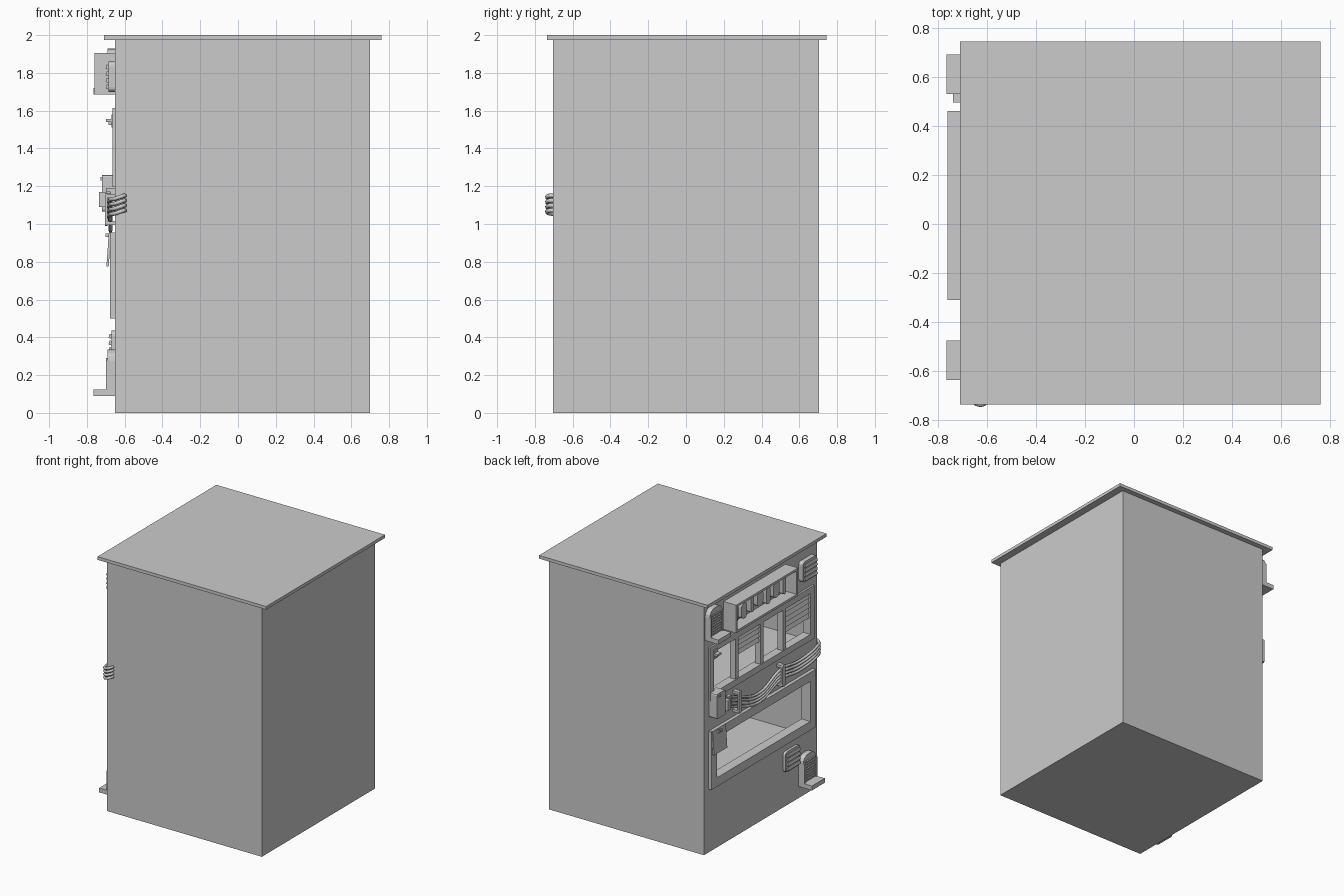
import bpy, bmesh, math
from mathutils import Matrix, Vector

if "Cube" in bpy.data.objects:
    bpy.data.objects.remove(bpy.data.objects["Cube"])

WALL = -0.65  # plane of the detailed side (faces -x)


def finish(name, bm):
    bmesh.ops.recalc_face_normals(bm, faces=bm.faces)
    me = bpy.data.meshes.new(name)
    bm.to_mesh(me)
    bm.free()
    ob = bpy.data.objects.new(name, me)
    bpy.context.collection.objects.link(ob)
    return ob


def add_box(bm, x, y, z, tilt=0.0):
    """Box from (min, max) ranges, optionally tilted about the y axis."""
    c = Vector([(a[0] + a[1]) / 2 for a in (x, y, z)])
    s = [abs(a[1] - a[0]) for a in (x, y, z)]
    m = Matrix.Translation(c) @ Matrix.Rotation(tilt, 4, 'Y') @ Matrix.Diagonal((*s, 1))
    return bmesh.ops.create_cube(bm, size=1, matrix=m)['verts']


def boxes(name, *specs):
    bm = bmesh.new()
    for s in specs:
        add_box(bm, *s)
    return finish(name, bm)


def round_plate(bm, x, y, z, r, top_only=False, seg=4):
    """Plate on the wall with its corners rounded in the y-z plane."""
    verts = add_box(bm, x, y, z)
    mid = sum(z) / 2
    edges = {e for v in verts for e in v.link_edges
             if abs(e.verts[0].co.x - e.verts[1].co.x) > 1e-4
             and (not top_only or e.verts[0].co.z > mid)}
    bmesh.ops.bevel(bm, geom=list(edges), offset=r, segments=seg, profile=0.5, affect='EDGES')


def frame(name, x, y, z, w):
    """Rectangular border of width w."""
    return boxes(name, (x, y, (z[0], z[0] + w)), (x, y, (z[1] - w, z[1])),
                 (x, (y[0], y[0] + w), (z[0] + w, z[1] - w)),
                 (x, (y[1] - w, y[1]), (z[0] + w, z[1] - w)))


# Main body with two hollow rooms opened by window holes
body = boxes("body", ((WALL, 0.70), (-0.703, 0.705), (0, 1.98)))
cuts = [((-0.60, 0.64), (-0.65, 0.65), (1.17, 1.90)),
        ((-0.70, -0.50), (-0.60, 0.60), (1.245, 1.565)),
        ((-0.60, 0.64), (-0.65, 0.65), (0.42, 1.10)),
        ((-0.70, -0.50), (-0.58, 0.58), (0.57, 0.885))]
for c in cuts:
    cutter = boxes("cutter", c)
    mod = body.modifiers.new("cut", 'BOOLEAN')
    mod.object, mod.operation, mod.solver = cutter, 'DIFFERENCE', 'EXACT'
    bpy.context.view_layer.objects.active = body
    bpy.ops.object.modifier_apply(modifier=mod.name)
    bpy.data.objects.remove(cutter)

# Roof slab
boxes("roof", ((-0.71, 0.76), (-0.735, 0.745), (1.975, 2.0)))

# Window frames
frame("upper_window_frame", (-0.665, -0.645), (-0.65, 0.65), (1.195, 1.615), 0.05)
frame("lower_window_frame", (-0.677, -0.645), (-0.65, 0.65), (0.50, 0.955), 0.07)

# Upper window posts and half-lowered shutters
boxes("window_posts", *[((-0.662, -0.615), (y - 0.02, y + 0.02), (1.24, 1.57))
                        for y in (0.31, 0.0, -0.28)])


def shutter(name, y, z, n):
    h = (z[1] - z[0]) / n
    boxes(name, ((-0.636, -0.626), y, z),
          *[((-0.650, -0.638), y, (z[0] + i * h, z[0] + (i + 0.85) * h), math.radians(20))
            for i in range(n)])


shutter("left_shutter", (0.02, 0.29), (1.42, 1.565), 4)
shutter("right_shutter", (-0.60, -0.30), (1.37, 1.565), 5)

# Small bracket on the upper frame
boxes("bracket", ((-0.67, -0.66), (0.56, 0.61), (1.51, 1.58)),
      ((-0.70, -0.66), (0.56, 0.61), (1.54, 1.555)),
      ((-0.685, -0.665), (0.575, 0.595), (1.525, 1.545)))

# Open display box with plain rounded slabs inside
sy, sz = (-0.31, 0.46), (1.685, 1.905)
frame("display_box", (-0.76, -0.645), sy, sz, 0.018)
boxes("display_back", ((-0.66, -0.645), sy, sz))
bm = bmesh.new()
for i, (w, lo, hi) in enumerate([(.05, 1.73, 1.86), (.07, 1.72, 1.84), (.04, 1.73, 1.87),
                                 (.07, 1.74, 1.86), (.05, 1.72, 1.85), (.07, 1.73, 1.86),
                                 (.04, 1.72, 1.87)]):
    y = 0.38 - i * 0.10
    round_plate(bm, (-0.705, -0.655), (y - w / 2, y + w / 2), (lo, hi), w * 0.4)
finish("display_slabs", bm)


# Wall units: arched housing, slatted face and a ledge
def wall_unit(name, y, z):
    bm = bmesh.new()
    round_plate(bm, (-0.69, -0.645), (y - 0.08, y + 0.08), (z, z + 0.245), 0.06, True)
    add_box(bm, (-0.765, -0.645), (y - 0.08, y + 0.08), (z, z + 0.035))
    for s in (-1, 1):
        add_box(bm, (-0.70, -0.68), (y + s * 0.072 - 0.008, y + s * 0.072 + 0.008),
                (z + 0.03, z + 0.19))
    for i in range(8):
        zz = z + 0.05 + i * 0.02
        add_box(bm, (-0.70, -0.685), (y - 0.055, y + 0.055), (zz, zz + 0.011))
    finish(name, bm)


wall_unit("upper_wall_unit", 0.61, 1.685)
wall_unit("lower_wall_unit", -0.555, 0.09)


# Louvred vents
def vent(name, y, z, front):
    bm = bmesh.new()
    round_plate(bm, (front + 0.015, -0.645), y, z, 0.025)
    h = (z[1] - z[0] - 0.02) / 4
    for i in range(4):
        zz = z[0] + 0.01 + i * h
        add_box(bm, (front + 0.002, front + 0.02), (y[0] + 0.015, y[1] - 0.015),
                (zz + 0.004, zz + h - 0.008), math.radians(15))
    finish(name, bm)


vent("upper_vent", (-0.655, -0.475), (1.70, 1.86), -0.70)
vent("lower_vent", (-0.465, -0.28), (0.275, 0.435), -0.685)

# Junction box with cover and plugs
bm = bmesh.new()
round_plate(bm, (-0.72, -0.645), (0.535, 0.645), (1.065, 1.26), 0.012, seg=2)
add_box(bm, (-0.70, -0.645), (0.49, 0.54), (1.07, 1.19))
add_box(bm, (-0.737, -0.70), (0.495, 0.53), (1.09, 1.17))
add_box(bm, (-0.727, -0.715), (0.60, 0.62), (1.23, 1.25))
for i in range(4):
    add_box(bm, (-0.70, -0.675), (0.43, 0.495), (1.075 + i * 0.026, 1.094 + i * 0.026))
finish("junction_box", bm)

# Cable clamps
for i, y in enumerate((0.33, -0.215)):
    bm = bmesh.new()
    round_plate(bm, (-0.705, -0.692), (y - 0.018, y + 0.018), (0.99, 1.165), 0.012, seg=3)
    add_box(bm, (-0.695, -0.645), (y - 0.018, y + 0.018), (0.995, 1.015))
    add_box(bm, (-0.695, -0.645), (y - 0.018, y + 0.018), (1.14, 1.16))
    finish(f"cable_clamp_{i + 1}", bm)

# Four sagging cables that wrap around the front corner
for i in range(4):
    o = (i - 1.5) * 0.026
    path = [(-0.685, 0.46, 1.125 + o), (-0.678, 0.33, 1.075 + o), (-0.675, 0.05, 1.0 + o * 0.9),
            (-0.675, -0.215, 1.08 + o), (-0.675, -0.45, 1.06 + o), (-0.675, -0.67, 1.09 + o),
            (-0.65, -0.726, 1.095 + o), (-0.605, -0.728, 1.11 + o), (-0.598, -0.695, 1.11 + o)]
    cu = bpy.data.curves.new("cable", 'CURVE')
    cu.dimensions, cu.bevel_depth, cu.bevel_resolution = '3D', 0.011, 1
    cu.use_fill_caps = True
    sp = cu.splines.new('BEZIER')
    sp.resolution_u = 6
    sp.bezier_points.add(len(path) - 1)
    for p, co in zip(sp.bezier_points, path):
        p.co = co
        p.handle_left_type = p.handle_right_type = 'AUTO'
    bpy.context.collection.objects.link(bpy.data.objects.new(f"cable_{i + 1}", cu))

# Tilted notice plate on the lower frame, with a small clip
boxes("notice_plate", ((-0.690, -0.678), (0.48, 0.645), (0.775, 0.96), math.radians(4)),
      ((-0.702, -0.68), (0.575, 0.59), (0.93, 0.95)),
      ((-0.702, -0.68), (0.55, 0.565), (0.93, 0.95)))
